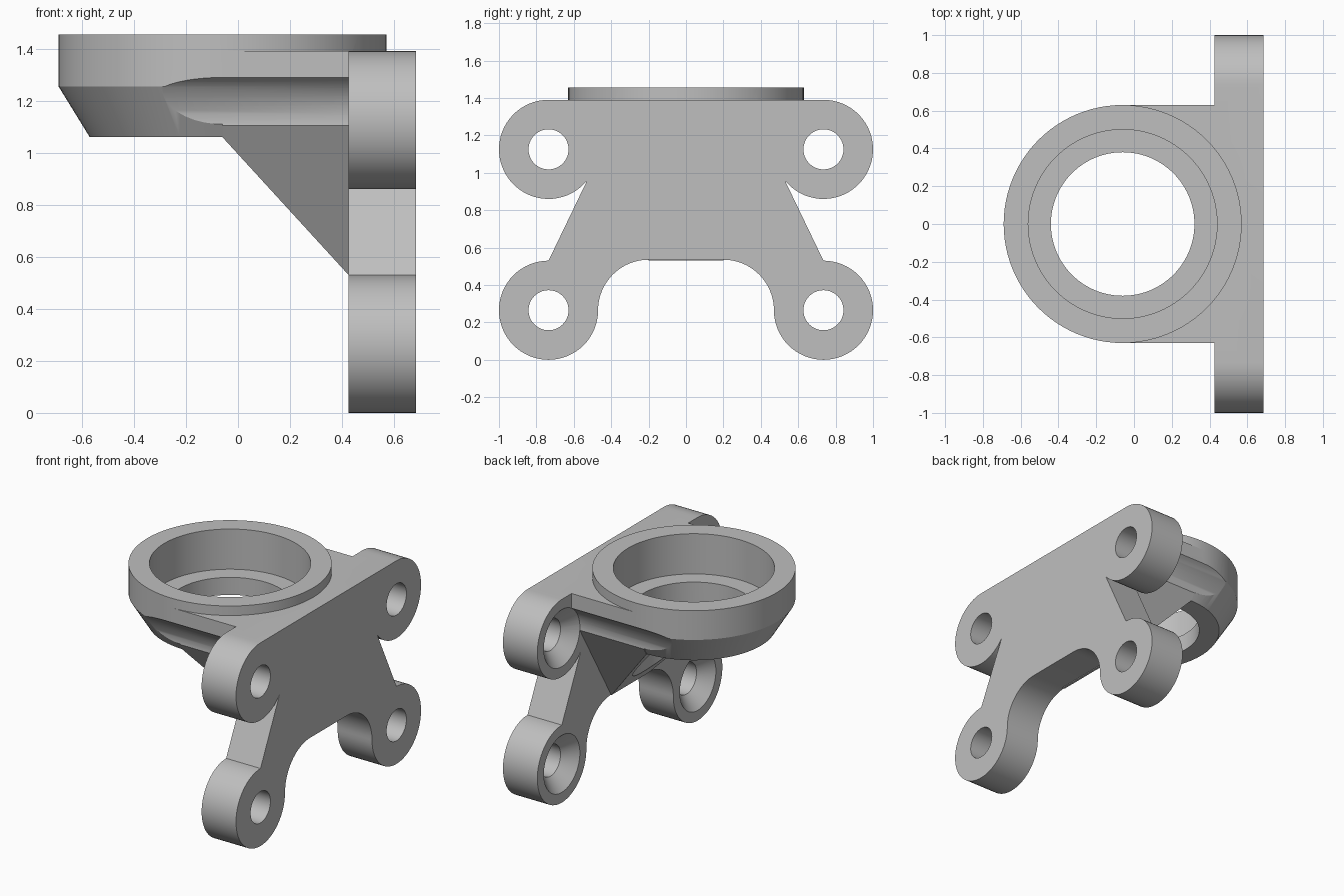
import bpy, bmesh, math
from mathutils import Vector, Matrix

cube = bpy.data.objects.get("Cube")
if cube:
    bpy.data.objects.remove(cube, do_unlink=True)

# Material
metal = bpy.data.materials.new("light_grey_metal")
metal.use_nodes = True
colour = (0.52, 0.52, 0.52, 1)
metal.diffuse_color = colour
for node in metal.node_tree.nodes:
    if node.type == 'BSDF_PRINCIPLED':
        node.inputs["Base Color"].default_value = colour

# Shared dimensions
RING_X = -0.06
PLATE_IN, PLATE_OUT = 0.425, 0.685
LUG_Y, LUG_R = 0.735, 0.265
LOW_Z, HIGH_Z = 0.265, 1.125
SINK_R, HOLE_R = 0.195, 0.107


def finish(bm, name):
    bmesh.ops.recalc_face_normals(bm, faces=bm.faces)
    mesh = bpy.data.meshes.new(name)
    bm.to_mesh(mesh)
    bm.free()
    mesh.materials.append(metal)
    obj = bpy.data.objects.new(name, mesh)
    bpy.context.collection.objects.link(obj)
    return obj


def lathe(name, profile, matrix, steps=96):
    """Solid of revolution from (radius, height) pairs, capped at both ends."""
    bm = bmesh.new()
    rings = []
    for r, h in profile:
        angles = [2 * math.pi * i / steps for i in range(steps)]
        rings.append([bm.verts.new((r * math.cos(a), r * math.sin(a), h)) for a in angles])
    for low, high in zip(rings, rings[1:]):
        for i in range(steps):
            j = (i + 1) % steps
            bm.faces.new((low[i], low[j], high[j], high[i]))
    bm.faces.new(rings[0])
    bm.faces.new(rings[-1])
    bm.transform(matrix)
    return finish(bm, name)


def prism(half, x0, x1):
    """Extrude a half outline of (y, z) points, mirrored in y, along x."""
    outline = half + [(-y, z) for y, z in reversed(half)]
    bm = bmesh.new()
    face = bm.faces.new([bm.verts.new((x0, y, z)) for y, z in outline])
    new = bmesh.ops.extrude_face_region(bm, geom=[face])["geom"]
    verts = [v for v in new if isinstance(v, bmesh.types.BMVert)]
    bmesh.ops.translate(bm, verts=verts, vec=(x1 - x0, 0, 0))
    return bm


def arc(cy, cz, r, start, end, steps):
    angles = [math.radians(start + (end - start) * i / steps) for i in range(steps + 1)]
    return [(cy + r * math.cos(a), cz + r * math.sin(a)) for a in angles]


def combine(target, tool, operation):
    tool.hide_render = True
    mod = target.modifiers.new(operation.lower(), 'BOOLEAN')
    mod.operation = operation
    mod.solver = 'EXACT'
    mod.object = tool
    bpy.context.view_layer.objects.active = target
    bpy.ops.object.modifier_apply(modifier=mod.name)
    bpy.data.objects.remove(tool, do_unlink=True)


def along_x(x, y, z):
    return Matrix.Translation((x, y, z)) @ Matrix.Rotation(math.pi / 2, 4, 'Y')


at_ring = Matrix.Translation((RING_X, 0, 0))

# Bearing ring with a tapered underside
body = lathe("mounting_bracket", [(0.51, 1.06), (0.63, 1.255), (0.63, 1.455)], at_ring)

# Arm and gusset, cut off by the sloping underside
arm_half = [(0.63, 1.39), (0.63, 1.127), (0.547, 1.115), (0.2, 0.53)]
bm = prism(arm_half, RING_X, PLATE_IN + 0.015)
slope_start = Vector((RING_X, 0, 1.06))
slope = Vector((PLATE_IN, 0, 0.53)) - slope_start
normal = Vector((slope.z, 0, -slope.x))
cut = bmesh.ops.bisect_plane(bm, geom=bm.verts[:] + bm.edges[:] + bm.faces[:],
                             plane_co=slope_start, plane_no=normal, clear_outer=True)
edges = [e for e in bm.edges if e.is_boundary]
bmesh.ops.holes_fill(bm, edges=edges, sides=0)
combine(body, finish(bm, "arm"), 'UNION')

# Screw clearance grooves along both sides of the arm
for side in (-1, 1):
    groove = lathe("groove_cutter", [(SINK_R, 0), (SINK_R, 1.5)],
                   along_x(-0.9, side * LUG_Y, HIGH_Z))
    combine(body, groove, 'DIFFERENCE')

# Back plate with four round lugs
plate_half = (arc(LUG_Y, HIGH_Z, LUG_R, 90, -141, 40)
              + arc(LUG_Y, LOW_Z, LUG_R, 90, -180, 48)
              + arc(0.2, LOW_Z, 0.27, 0, 90, 20)[1:])
combine(body, finish(prism(plate_half, PLATE_IN, PLATE_OUT), "back_plate"), 'UNION')

# Stepped bore through the ring
bore = lathe("bore_cutter", [(0.38, 0.3), (0.38, 1.18), (0.5, 1.18), (0.5, 1.6)], at_ring)
combine(body, bore, 'DIFFERENCE')

# Countersunk screw holes
for side in (-1, 1):
    for z in (LOW_Z, HIGH_Z):
        profile = [(SINK_R, -0.05), (SINK_R, 0), (HOLE_R, 0.085), (HOLE_R, 0.4)]
        hole = lathe("hole_cutter", profile, along_x(PLATE_IN, side * LUG_Y, z), 64)
        combine(body, hole, 'DIFFERENCE')

# Smooth round surfaces, keep sharp edges
bpy.ops.object.select_all(action='DESELECT')
body.select_set(True)
bpy.context.view_layer.objects.active = body
bpy.ops.object.shade_smooth_by_angle(angle=math.radians(25))
